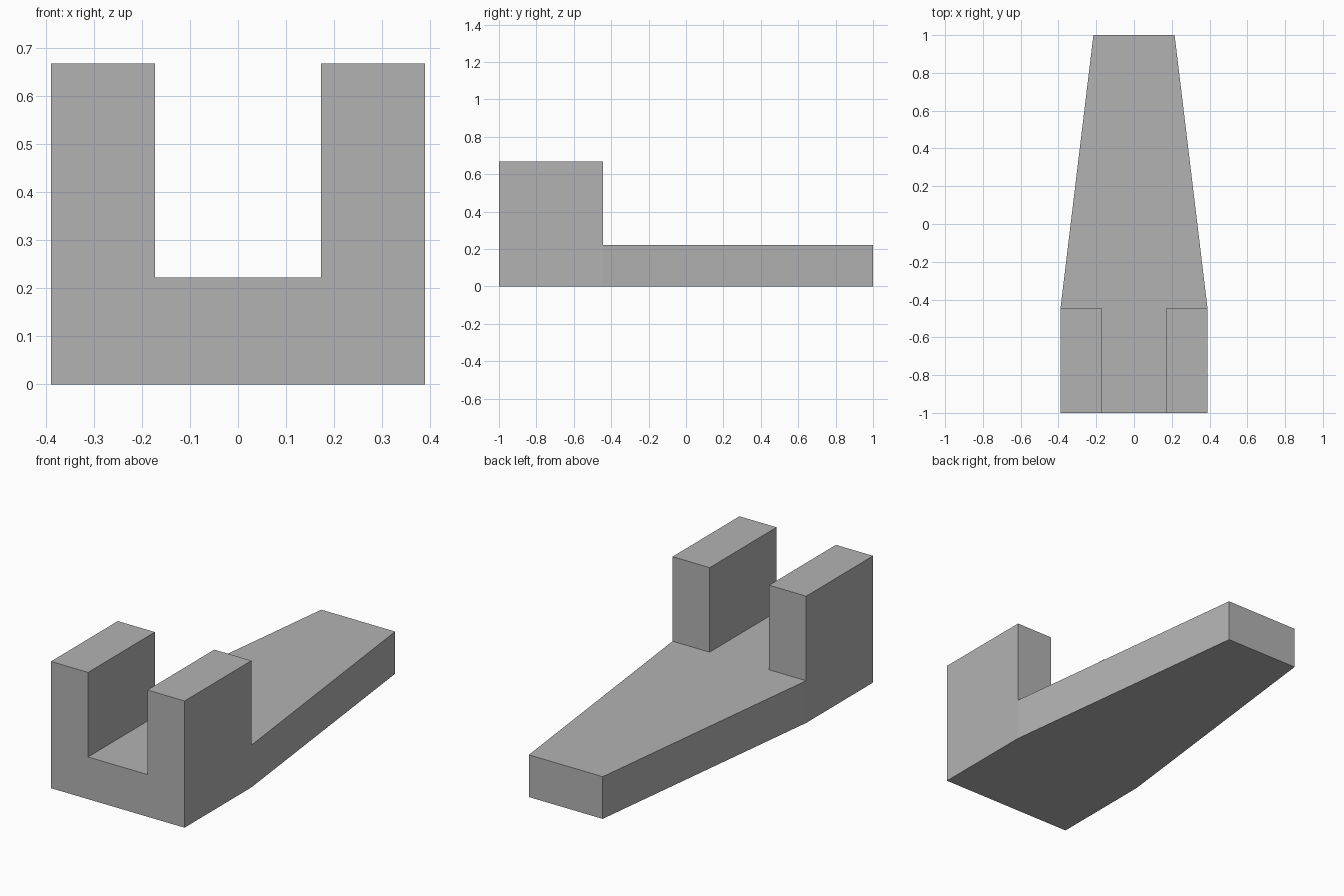
import bpy
import bmesh

cube = bpy.data.objects.get("Cube")
if cube:
    bpy.data.objects.remove(cube, do_unlink=True)

HALF_WIDTH, GAP, TAIL = 0.389, 0.173, 0.215
FRONT, STEP, BACK = -1.0, -0.444, 1.0
BASE_TOP, POST_TOP = 0.222, 0.667

grey = bpy.data.materials.new("plain_grey")
grey.use_nodes = True
colour = (0.45, 0.45, 0.45, 1)
grey.diffuse_color = colour
grey.node_tree.nodes["Principled BSDF"].inputs["Base Color"].default_value = colour

bm = bmesh.new()


def raise_faces(faces, height):
    """Extrude faces straight up to a height and return the new caps."""
    result = bmesh.ops.extrude_face_region(bm, geom=faces)["geom"]
    for item in result:
        if isinstance(item, bmesh.types.BMVert):
            item.co.z = height
    return [f for f in result if isinstance(f, bmesh.types.BMFace)]


# Floor plan: three front strips and the tapered tail
xs = (-HALF_WIDTH, -GAP, GAP, HALF_WIDTH)
front = [bm.verts.new((x, FRONT, 0)) for x in xs]
step = [bm.verts.new((x, STEP, 0)) for x in xs]
tail = [bm.verts.new((x, BACK, 0)) for x in (TAIL, -TAIL)]
plan = [bm.faces.new((front[i], front[i + 1], step[i + 1], step[i])) for i in range(3)]
plan.append(bm.faces.new(step + tail))

# Base slab
slab_top = raise_faces(plan + list(bm.edges) + list(bm.verts), BASE_TOP)

# Two upright posts over the outer front strips
for cap in slab_top:
    centre = cap.calc_center_median()
    if centre.y < STEP and abs(centre.x) > GAP:
        raise_faces([cap], POST_TOP)
        bmesh.ops.delete(bm, geom=[cap], context="FACES_ONLY") if cap.is_valid else None

# Merge coplanar faces
bmesh.ops.recalc_face_normals(bm, faces=bm.faces)
bmesh.ops.dissolve_limit(bm, angle_limit=0.01, verts=bm.verts, edges=bm.edges)

mesh = bpy.data.meshes.new("forked_base")
bm.to_mesh(mesh)
bm.free()
mesh.materials.append(grey)
bpy.context.collection.objects.link(bpy.data.objects.new("forked_base", mesh))
